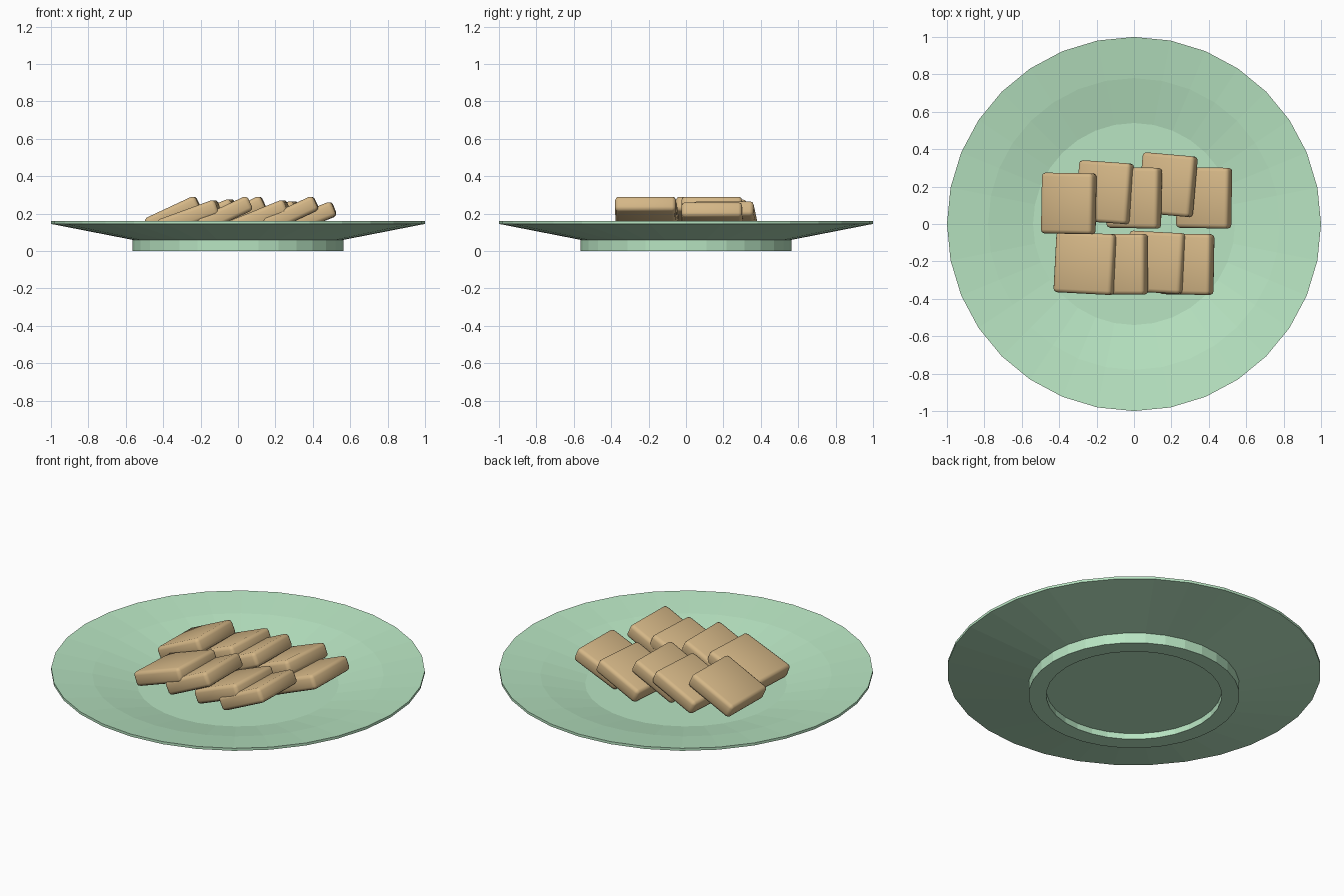
import bpy, bmesh, math
from mathutils import Matrix, Vector

if "Cube" in bpy.data.objects:
    bpy.data.objects.remove(bpy.data.objects["Cube"])


def material(name, color):
    m = bpy.data.materials.new(name)
    m.diffuse_color = color
    m.use_nodes = True
    m.node_tree.nodes["Principled BSDF"].inputs["Base Color"].default_value = m.diffuse_color
    return m


def finish(bm, name, mat):
    bmesh.ops.recalc_face_normals(bm, faces=bm.faces)
    me = bpy.data.meshes.new(name)
    bm.to_mesh(me)
    bm.free()
    me.materials.append(mat)
    ob = bpy.data.objects.new(name, me)
    bpy.context.collection.objects.link(ob)
    return ob


green = material("plate_green", (0.48, 0.78, 0.54, 1))
tan = material("biscuit_tan", (0.66, 0.47, 0.24, 1))

# Plate: lathed profile, from the recessed base round the rim to the floor
profile = [(0, 0.035), (0.47, 0.035), (0.47, 0), (0.565, 0), (0.565, 0.06),
           (1, 0.145), (1, 0.16), (0.78, 0.128), (0.54, 0.075), (0, 0.075)]
bm = bmesh.new()
pts = [bm.verts.new((r, 0, z)) for r, z in profile]
edges = [bm.edges.new(p) for p in zip(pts, pts[1:])]
bmesh.ops.spin(bm, geom=pts + edges, cent=(0, 0, 0), axis=(0, 0, 1),
               angle=math.tau, steps=32, use_duplicate=False)
bmesh.ops.remove_doubles(bm, verts=bm.verts, dist=1e-4)
finish(bm, "plate", green)


# Biscuits: rounded slabs leaning on each other
def biscuit(name, right, y, top, length, tilt, turn):
    width, thick = 0.325, 0.085
    bm = bmesh.new()
    bmesh.ops.create_cube(bm, size=1)
    bmesh.ops.scale(bm, vec=(length, width, thick), verts=bm.verts)
    bmesh.ops.bevel(bm, geom=bm.edges[:], offset=0.02, segments=2,
                    profile=0.5, affect='EDGES')
    rot = Matrix.Rotation(math.radians(turn), 4, 'Z') @ Matrix.Rotation(math.radians(-tilt), 4, 'Y')
    bmesh.ops.transform(bm, matrix=rot, verts=bm.verts)
    # place by right edge, centre y and top height
    shift = Vector((right - max(v.co.x for v in bm.verts), y,
                    top - max(v.co.z for v in bm.verts)))
    bmesh.ops.translate(bm, vec=shift, verts=bm.verts)
    ob = finish(bm, name, tan)
    bpy.context.view_layer.objects.active = ob
    ob.select_set(True)
    bpy.ops.object.shade_smooth_by_angle(angle=math.radians(50))
    ob.select_set(False)


# right edge x, centre y, top z, length, tilt, turn
layout = [
    (-0.20, 0.11, 0.29, 0.30, 25, -1),
    (0.00, 0.17, 0.275, 0.30, 23, -4),
    (0.15, 0.14, 0.29, 0.30, 25, -1),
    (0.34, 0.21, 0.265, 0.30, 22, -5),
    (0.525, 0.14, 0.26, 0.30, 22, -1),
    (-0.09, -0.21, 0.27, 0.33, 20, -3),
    (0.075, -0.215, 0.29, 0.30, 25, 0),
    (0.28, -0.205, 0.27, 0.31, 22, -3),
    (0.43, -0.215, 0.29, 0.30, 25, -1),
]
for i, args in enumerate(layout):
    biscuit(f"biscuit_{i + 1}", *args)
